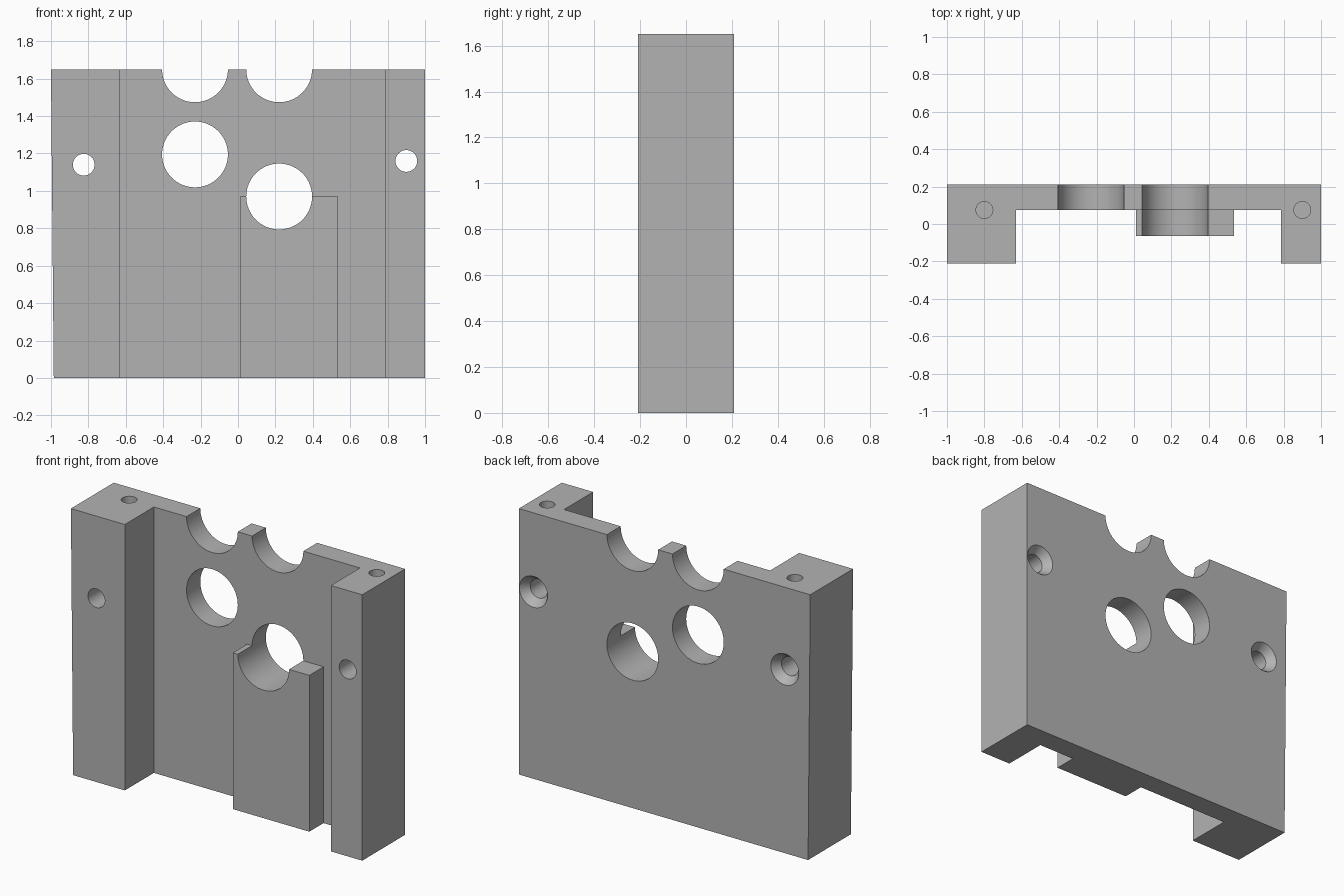
import bpy, bmesh, math
from mathutils import Matrix

cube = bpy.data.objects.get("Cube")
if cube:
    bpy.data.objects.remove(cube, do_unlink=True)

grey = bpy.data.materials.new("plain grey")
grey.use_nodes = True
colour = (0.45, 0.45, 0.45, 1)
grey.diffuse_color = colour
grey.node_tree.nodes["Principled BSDF"].inputs["Base Color"].default_value = colour

HEIGHT, FRONT, BACK, PLATE = 1.65, -0.21, 0.21, 0.075


def add_object(name, bm):
    bmesh.ops.recalc_face_normals(bm, faces=bm.faces)
    mesh = bpy.data.meshes.new(name)
    bm.to_mesh(mesh)
    bm.free()
    mesh.materials.append(grey)
    obj = bpy.data.objects.new(name, mesh)
    bpy.context.collection.objects.link(obj)
    return obj


def prism(name, outline, height):
    """Extrude an outline in the ground plane straight up."""
    bm = bmesh.new()
    face = bm.faces.new([bm.verts.new((x, y, 0)) for x, y in outline])
    top = bmesh.ops.extrude_face_region(bm, geom=[face])["geom"]
    verts = [v for v in top if isinstance(v, bmesh.types.BMVert)]
    bmesh.ops.translate(bm, verts=verts, vec=(0, 0, height))
    return add_object(name, bm)


def cutter(name, centre, r1, r2, depth, axis="Y"):
    """Round cutter; r1 is the radius at the front or bottom end."""
    bm = bmesh.new()
    bmesh.ops.create_cone(bm, cap_ends=True, segments=64,
                          radius1=r1, radius2=r2, depth=depth)
    if axis == "Y":
        bmesh.ops.rotate(bm, verts=bm.verts, matrix=Matrix.Rotation(-math.pi / 2, 3, "X"))
    bmesh.ops.translate(bm, verts=bm.verts, vec=centre)
    obj = add_object(name, bm)
    obj.hide_render = True
    return obj


def combine(target, tool, operation):
    mod = target.modifiers.new(tool.name, "BOOLEAN")
    mod.operation, mod.solver, mod.object = operation, "EXACT", tool
    bpy.context.view_layer.objects.active = target
    bpy.ops.object.modifier_apply(modifier=mod.name)
    bpy.data.objects.remove(tool, do_unlink=True)


# Back plate with a wide and a narrow side post
body = prism("mounting_bracket", [
    (-1, FRONT), (-0.63, FRONT), (-0.63, PLATE), (0.785, PLATE),
    (0.785, FRONT), (1, FRONT), (1, BACK), (-1, BACK)], HEIGHT)

# Slight taper on the outer side of the wide post
for v in body.data.vertices:
    if v.co.x < -0.9 and v.co.z < 0.1:
        v.co.x = -0.985

# Raised support block, sunk into the plate
block = prism("support_block", [
    (0.01, -0.065), (0.535, -0.065), (0.535, 0.12), (0.01, 0.12)], 0.97)
combine(body, block, "UNION")

# Two large bores and two half-round notches in the top edge
for x, z in ((-0.23, 1.195), (0.22, 0.97), (-0.23, HEIGHT), (0.22, HEIGHT)):
    combine(body, cutter("bore", (x, 0, z), 0.176, 0.176, 1), "DIFFERENCE")

# Countersunk screw holes through the posts
for x, z in ((-0.825, 1.14), (0.9, 1.16)):
    combine(body, cutter("screw_hole", (x, 0, z), 0.058, 0.058, 1), "DIFFERENCE")
    combine(body, cutter("countersink", (x, BACK - 0.025, z), 0.058, 0.097, 0.052), "DIFFERENCE")

# Blind holes in the top of the posts
for x in (-0.8, 0.9):
    combine(body, cutter("top_hole", (x, PLATE, HEIGHT), 0.045, 0.045, 0.5, "Z"), "DIFFERENCE")

bpy.ops.object.select_all(action="DESELECT")
body.select_set(True)
bpy.context.view_layer.objects.active = body
bpy.ops.object.shade_smooth_by_angle(angle=math.radians(30))
